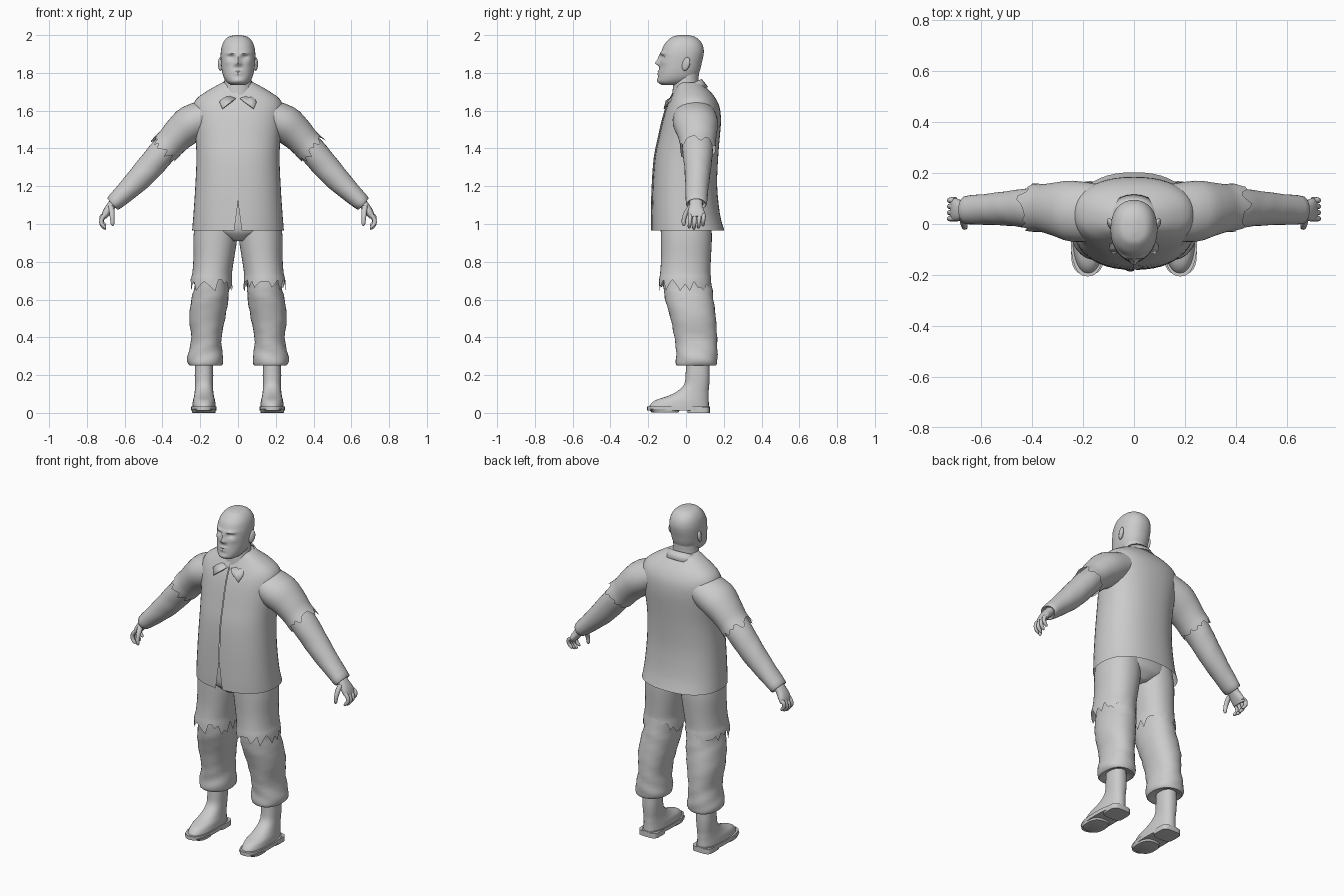
import bpy, bmesh, math, random
from mathutils import Vector

random.seed(4)
grey = bpy.data.materials.new("plain_grey")
grey.diffuse_color = (0.6, 0.6, 0.6, 1)


def finish(name, bm, angle=45):
    me = bpy.data.meshes.new(name)
    bm.to_mesh(me)
    bm.free()
    me.materials.append(grey)
    me.shade_smooth()
    me.set_sharp_from_angle(angle=math.radians(angle))
    ob = bpy.data.objects.new(name, me)
    bpy.context.collection.objects.link(ob)
    return ob


def refine(rings, k):
    """Catmull-Rom interpolation between the given rings."""
    out = []
    for i in range(len(rings) - 1):
        a, b = rings[max(i - 1, 0)], rings[i]
        c, d = rings[i + 1], rings[min(i + 2, len(rings) - 1)]
        for s in range(k):
            t = s / k
            out.append([0.5 * (2 * q + (r - p) * t + (2 * p - 5 * q + 4 * r - w) * t * t
                               + (3 * q - p - 3 * r + w) * t ** 3)
                        for p, q, r, w in zip(a, b, c, d)])
    return out + [list(rings[-1])]


def loft(name, rings, n=32, k=3, p=2.0, side=1, jag=0, wave=0, caps=(True, True),
         gap=None, shape=None, angle=45):
    """Rings run from top to tip: x, y, z, radius, y radius, tilt in degrees."""
    rings = refine([tuple(r) + (0,) * (6 - len(r)) for r in rings], k)
    bm, rows = bmesh.new(), []
    cols = n + 1 if gap else n
    for i, (x, y, z, rx, ry, tilt) in enumerate(rings):
        a, row = math.radians(tilt), []
        u, d = Vector((math.cos(a), 0, math.sin(a))), Vector((math.sin(a), 0, -math.cos(a)))
        for j in range(cols):
            t = 2 * math.pi * j / n - math.pi / 2
            c, s = math.cos(t), math.sin(t)
            f = 1 + wave * math.sin(2 * t + z * 45) * math.sin(z * 31 + t)
            co = Vector((x, y, z)) \
                + u * rx * f * math.copysign(abs(c) ** (2 / p), c) \
                + Vector((0, ry * f * math.copysign(abs(s) ** (2 / p), s), 0))
            if jag and i == len(rings) - 1:
                co += d * jag * random.choice((0, 0.15, 0.4, 0.7, 1))
            if gap and j in (0, n):
                co.x += gap(z) if j == 0 else -gap(z)
                co.y -= 0.006 if j == n else 0
            if shape:
                co = shape(co)
            co.x *= side
            row.append(bm.verts.new(co))
        rows.append(row)

    def face(vs):
        bm.faces.new(vs if side > 0 else vs[::-1])
    for up, lo in zip(rows, rows[1:]):
        for j in range(n):
            m = (j + 1) % cols
            face([lo[j], lo[m], up[m], up[j]])
    if caps[0]:
        face(rows[0])
    if caps[1]:
        face(rows[-1][::-1])
    return finish(name, bm, angle)


# head, with the face pressed out of the front surface
FACE = [(0.036, 1.904, 0.026, 0.008, -0.010), (0.037, 1.884, 0.017, 0.010, 0.014),
        (0, 1.878, 0.010, 0.020, -0.013), (0, 1.852, 0.013, 0.013, -0.024),
        (0.014, 1.845, 0.008, 0.008, -0.009), (0, 1.809, 0.025, 0.005, -0.008),
        (0, 1.794, 0.022, 0.005, -0.008), (0, 1.760, 0.025, 0.012, -0.005),
        (0.055, 1.855, 0.020, 0.014, -0.004)]


def face_shape(co):
    if co.y < -0.04:
        co.y += sum(dy * math.exp(-((abs(co.x) - x) / sx) ** 2 - ((co.z - z) / sz) ** 2)
                    for x, z, sx, sz, dy in FACE)
    return co


HEAD = [(2.0, -0.035, 0.015, 0.015), (1.992, -0.07, 0.045, 0.048), (1.975, -0.093, 0.07, 0.069),
        (1.95, -0.115, 0.087, 0.083), (1.92, -0.128, 0.094, 0.09), (1.89, -0.135, 0.092, 0.092),
        (1.85, -0.138, 0.083, 0.09), (1.81, -0.143, 0.073, 0.085), (1.775, -0.148, 0.055, 0.075),
        (1.75, -0.147, 0.02, 0.058), (1.735, -0.125, -0.02, 0.035)]
loft("head", [(0, (a + b) / 2, z, rx, (b - a) / 2) for z, a, b, rx in HEAD],
     n=72, k=5, p=2.2, shape=face_shape, angle=60)
loft("neck", [(0, 0.005, 1.82, 0.07, 0.065), (0, 0.0, 1.74, 0.074, 0.068),
              (0, 0.01, 1.65, 0.095, 0.085)])

# jacket body, open down the front with a split at the hem
TORSO = [(1.75, -0.04, 0.08, 0.08), (1.735, -0.048, 0.093, 0.11), (1.70, -0.064, 0.13, 0.17),
         (1.66, -0.083, 0.16, 0.222), (1.61, -0.105, 0.18, 0.24), (1.54, -0.125, 0.185, 0.235),
         (1.45, -0.145, 0.178, 0.225), (1.35, -0.165, 0.17, 0.22), (1.2, -0.176, 0.165, 0.226),
         (1.05, -0.18, 0.18, 0.236), (0.965, -0.18, 0.203, 0.243)]
loft("jacket_body", [(0, (a + b) / 2, z, rx, (b - a) / 2) for z, a, b, rx in TORSO],
     n=48, p=2.3, caps=(True, False), gap=lambda z: 0.02 * max(0, 1 - (z - 0.965) / 0.15))

# folded collar with two front points
bm, cols = bmesh.new(), []
for j in range(25):
    t = math.radians(-172 + 344 * j / 24)          # 0 is the back
    f = (1 - math.cos(t)) / 2                      # 1 at the front
    s, c = math.sin(t), math.cos(t)
    top = Vector((0.086 * s, 0.012 + (0.07 + 0.028 * f) * c, 1.765 - 0.10 * f ** 1.5))
    low = Vector((0.112 * s, 0.014 + (0.10 + 0.018 * f) * c, 1.725 - 0.08 * f))
    if j in (0, 24):
        low = Vector((math.copysign(0.03, s), -0.106, 1.65))
    if j in (1, 23):
        low = Vector((math.copysign(0.083, s), -0.116, 1.61))
    if j in (2, 22):
        low = Vector((math.copysign(0.098, s), -0.095, 1.645))
    cols.append((bm.verts.new(top), bm.verts.new(low)))
for (a, b), (c, d) in zip(cols, cols[1:]):
    bm.faces.new((a, b, d, c))
bmesh.ops.recalc_face_normals(bm, faces=bm.faces[:])
collar = finish("collar", bm)
mod = collar.modifiers.new("thickness", "SOLIDIFY")
mod.thickness, mod.offset = 0.006, 0

# hips under the jacket
loft("hips", [(0, 0, 1.1, 0.2, 0.14), (0, 0, 0.98, 0.215, 0.138), (0, 0, 0.94, 0.13, 0.12),
              (0, 0, 0.91, 0.04, 0.09)], p=2.3)

for side, tag in ((1, "left"), (-1, "right")):
    # ear
    bm = bmesh.new()
    bmesh.ops.create_uvsphere(bm, u_segments=16, v_segments=10, radius=1)
    for v in bm.verts:
        x, y, z = v.co
        v.co = (side * (0.092 + 0.013 * x + 0.006 * y), 0.0 + 0.021 * y + 0.007 * z,
                1.847 + 0.036 * z)
    finish(tag + "_ear", bm)

    # torn short sleeve over a long one
    loft(tag + "_torn_sleeve",
         [(0.13, 0.045, 1.585, 0.085, 0.11, 68), (0.24, 0.05, 1.535, 0.1, 0.12, 55),
          (0.31, 0.058, 1.48, 0.09, 0.105, 50), (0.355, 0.062, 1.432, 0.083, 0.095, 49),
          (0.38, 0.064, 1.405, 0.084, 0.095, 49)],
         side=side, n=36, jag=0.04, caps=(True, False))
    loft(tag + "_long_sleeve",
         [(0.33, 0.06, 1.455, 0.07, 0.08, 48), (0.40, 0.062, 1.38, 0.073, 0.08, 47),
          (0.46, 0.062, 1.31, 0.071, 0.072, 46), (0.518, 0.06, 1.246, 0.066, 0.066, 45),
          (0.59, 0.057, 1.175, 0.055, 0.06, 46), (0.662, 0.055, 1.108, 0.043, 0.055, 48),
          (0.655, 0.055, 1.114, 0.03, 0.042, 48)], side=side, n=28, wave=0.02)

    # hand with curled fingers and a thumb
    loft(tag + "_palm",
         [(0.64, 0.055, 1.13, 0.025, 0.034, 45), (0.672, 0.052, 1.095, 0.024, 0.036, 40),
          (0.697, 0.055, 1.06, 0.021, 0.045, 35), (0.71, 0.058, 1.035, 0.015, 0.044, 25)],
         side=side, n=20, p=2.4)
    for f, (y, drop) in enumerate(((0.022, 0.0), (0.046, -0.006), (0.07, 0.0), (0.094, 0.012))):
        loft("%s_finger_%d" % (tag, f + 1),
             [(0.702, y, 1.05, 0.013, 0.012, 40), (0.72, y, 1.03 + drop, 0.012, 0.011, 20),
              (0.723, y - 0.002, 1.005 + drop, 0.011, 0.01, -10),
              (0.708, y - 0.004, 0.985 + drop, 0.009, 0.009, -35),
              (0.7, y - 0.004, 0.977 + drop, 0.003, 0.003, -40)], side=side, n=10)
    loft(tag + "_thumb",
         [(0.672, 0.03, 1.1, 0.016, 0.017, 20), (0.668, 0.005, 1.065, 0.015, 0.015, 0),
          (0.666, -0.01, 1.03, 0.012, 0.012, -5), (0.664, -0.012, 1.0, 0.01, 0.01, -10),
          (0.663, -0.012, 0.99, 0.003, 0.003, -10)], side=side, n=10)

    # torn outer trouser leg over a baggy inner one
    loft(tag + "_torn_trouser_leg",
         [(0.115, 0, 1.02, 0.11, 0.132), (0.12, 0.002, 0.93, 0.116, 0.135),
          (0.128, 0, 0.82, 0.108, 0.132), (0.137, -0.004, 0.74, 0.105, 0.133),
          (0.141, -0.005, 0.705, 0.111, 0.138)],
         side=side, n=40, p=2.2, jag=0.06, caps=(True, False))
    loft(tag + "_lower_trouser_leg",
         [(0.135, 0.0, 0.8, 0.09, 0.115), (0.14, 0.008, 0.68, 0.09, 0.128),
          (0.15, 0.02, 0.6, 0.098, 0.128), (0.162, 0.04, 0.5, 0.095, 0.12),
          (0.166, 0.05, 0.4, 0.08, 0.113), (0.172, 0.055, 0.33, 0.088, 0.109),
          (0.175, 0.055, 0.28, 0.096, 0.11), (0.174, 0.055, 0.25, 0.084, 0.103),
          (0.174, 0.058, 0.262, 0.05, 0.065)], side=side, n=36, p=2.2, wave=0.035)

    # boot upper, sole and heel
    boot = [(0.28, 0.0, 0.122, 0.046), (0.2, -0.002, 0.125, 0.049), (0.15, -0.01, 0.123, 0.048),
            (0.115, -0.045, 0.12, 0.049), (0.088, -0.1, 0.12, 0.053), (0.068, -0.16, 0.12, 0.058),
            (0.045, -0.188, 0.121, 0.061), (0.028, -0.194, 0.122, 0.062)]
    loft(tag + "_boot", [(0.18, (a + b) / 2, z, rx, (b - a) / 2) for z, a, b, rx in boot],
         side=side, n=32, p=2.3)
    loft(tag + "_sole", [(0.182, -0.04, 0.034, 0.067, 0.166), (0.182, -0.04, 0.012, 0.067, 0.166)],
         side=side, n=32, k=1, p=2.5)
    loft(tag + "_heel", [(0.18, 0.067, 0.03, 0.062, 0.059), (0.18, 0.067, 0.0, 0.062, 0.059)],
         side=side, n=24, k=1, p=4)
    loft(tag + "_tread", [(0.182, -0.115, 0.02, 0.065, 0.085), (0.182, -0.11, 0.002, 0.06, 0.07)],
         side=side, n=24, k=1, p=2.6)
